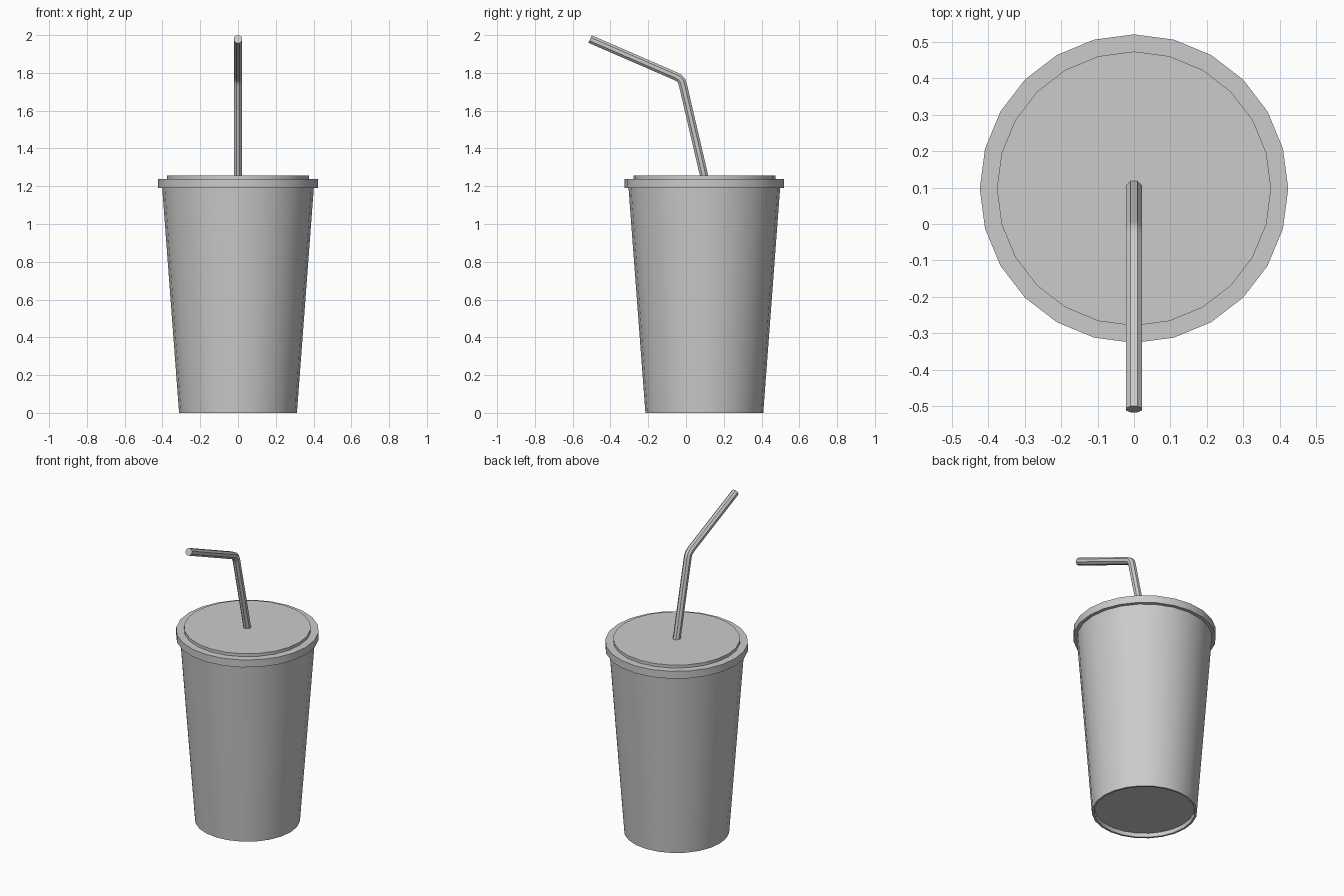
import bpy, bmesh, math
from mathutils import Vector

old = bpy.data.objects.get("Cube")
if old:
    bpy.data.objects.remove(old, do_unlink=True)

CUP_Y = 0.097
SIDES = 24

grey = bpy.data.materials.new("light grey")
grey.use_nodes = True
colour = (0.6, 0.6, 0.6, 1)
grey.diffuse_color = colour
grey.node_tree.nodes["Principled BSDF"].inputs["Base Color"].default_value = colour


def skin(name, rings):
    """Join rings of points into a closed, capped solid."""
    bm = bmesh.new()
    loops = [[bm.verts.new(p) for p in ring] for ring in rings]
    for a, b in zip(loops, loops[1:]):
        for i in range(len(a)):
            j = (i + 1) % len(a)
            bm.faces.new((a[i], a[j], b[j], b[i]))
    bm.faces.new(loops[0][::-1])
    bm.faces.new(loops[-1])
    bmesh.ops.recalc_face_normals(bm, faces=bm.faces)
    mesh = bpy.data.meshes.new(name)
    bm.to_mesh(mesh)
    bm.free()
    mesh.materials.append(grey)
    obj = bpy.data.objects.new(name, mesh)
    bpy.context.collection.objects.link(obj)
    bpy.ops.object.select_all(action='DESELECT')
    obj.select_set(True)
    bpy.context.view_layer.objects.active = obj
    bpy.ops.object.shade_smooth_by_angle(angle=math.radians(35))
    return obj


def lathe(name, profile):
    """Revolve (radius, height) pairs about the cup axis."""
    turns = [2 * math.pi * i / SIDES for i in range(SIDES)]
    return skin(name, [[(r * math.cos(t), CUP_Y + r * math.sin(t), z) for t in turns]
                       for r, z in profile])


def tube(name, path, radius, sides):
    """Sweep a round section along a path of (y, z) points."""
    pts = [Vector((0, y, z)) for y, z in path]
    rings = []
    for i, p in enumerate(pts):
        ahead = (pts[min(i + 1, len(pts) - 1)] - p).normalized()
        behind = (p - pts[max(i - 1, 0)]).normalized()
        along = (ahead + behind).normalized()
        across = Vector((1, 0, 0))
        up = along.cross(across)
        turns = [2 * math.pi * (k + 0.5) / sides for k in range(sides)]
        rings.append([p + radius * (across * math.cos(t) + up * math.sin(t)) for t in turns])
    return skin(name, rings)


# Tapered cup with a recessed base
lathe("cup", [(0.296, 0.025), (0.299, 0), (0.312, 0), (0.402, 1.2)])

# Lid: overhanging rim and raised centre disc
lathe("lid", [(0.423, 1.19), (0.423, 1.238), (0.376, 1.238), (0.376, 1.257)])

# Bent drinking straw
tube("straw", [(0.104, 1.22), (-0.016, 1.735), (-0.023, 1.757), (-0.036, 1.772),
               (-0.058, 1.784), (-0.508, 1.979)], 0.0235, 8)
